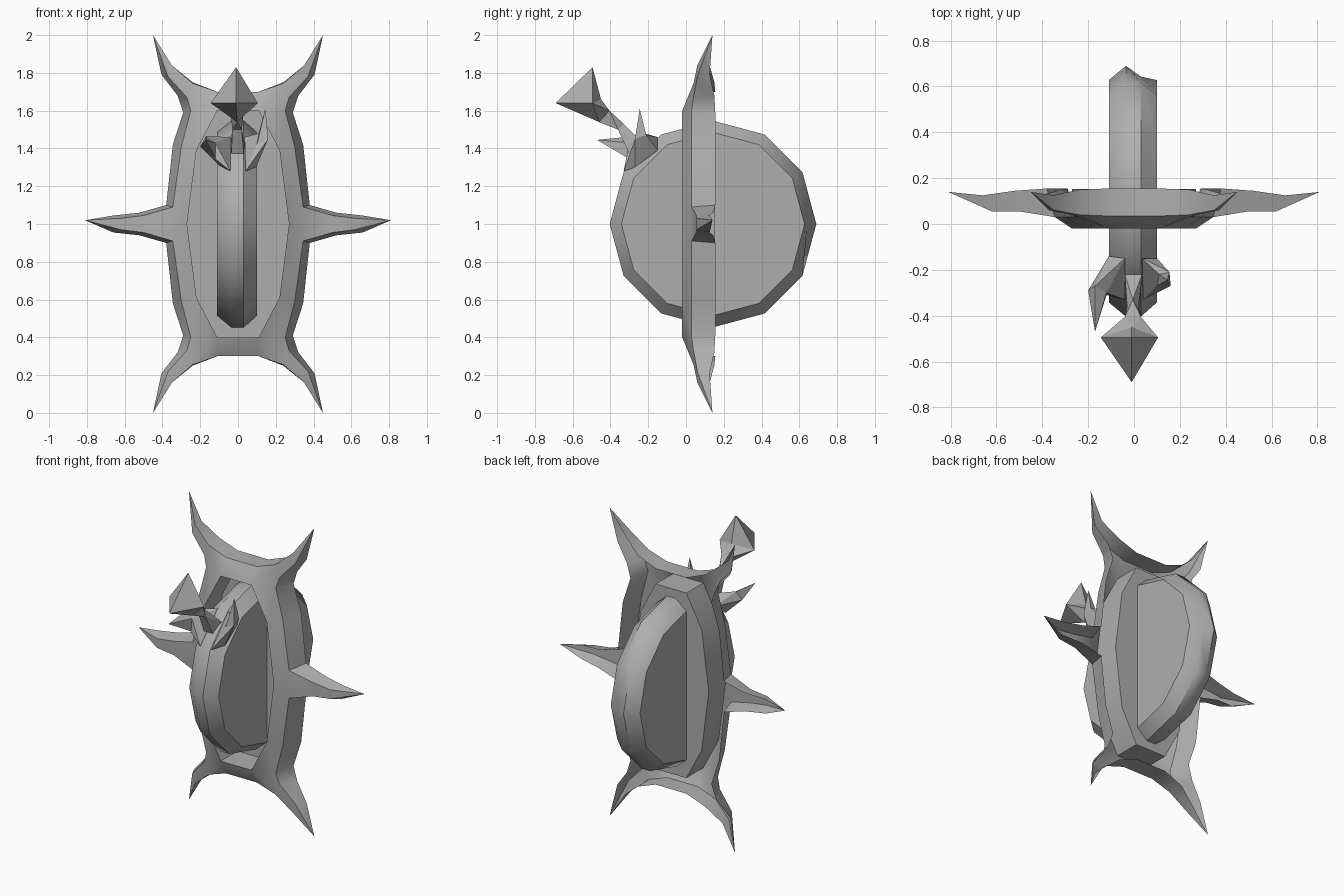
import bpy, bmesh, math
from mathutils import Vector

if "Cube" in bpy.data.objects:
    bpy.data.objects.remove(bpy.data.objects["Cube"])

grey = bpy.data.materials.new("plain_grey")
grey.diffuse_color = (0.43, 0.43, 0.43, 1)
grey.use_nodes = True
grey.node_tree.nodes["Principled BSDF"].inputs["Base Color"].default_value = grey.diffuse_color


def finish(name, bm, angle=30):
    """Weld, orient and turn a bmesh into a named grey object."""
    bmesh.ops.remove_doubles(bm, verts=bm.verts, dist=0.0005)
    bmesh.ops.recalc_face_normals(bm, faces=bm.faces)
    mesh = bpy.data.meshes.new(name)
    bm.to_mesh(mesh)
    bm.free()
    mesh.materials.append(grey)
    ob = bpy.data.objects.new(name, mesh)
    bpy.context.collection.objects.link(ob)
    bpy.ops.object.select_all(action='DESELECT')
    ob.select_set(True)
    bpy.context.view_layer.objects.active = ob
    bpy.ops.object.shade_smooth_by_angle(angle=math.radians(angle))
    return ob


def face(bm, pts):
    bm.faces.new([bm.verts.new(p) for p in pts])


# Spiked shield: open-backed shell, one quadrant mirrored four ways.
# Rim points: front edge (x, y, z) and back edge (x, y, z)
rim = {
    'A': ((.11, .035, 1.70), (.11, .155, 1.70)),
    'B': ((.24, .04, 1.745), (.24, .15, 1.75)),
    'C': ((.35, .06, 1.84), (.35, .125, 1.84)),
    'T': ((.45, .14, 2.0), (.45, .14, 2.0)),
    'D': ((.37, .06, 1.78), (.405, .125, 1.79)),
    'E': ((.27, .04, 1.67), (.32, .15, 1.68)),
    'F': ((.25, .03, 1.60), (.29, .155, 1.59)),
    'G': ((.30, .03, 1.41), (.345, .155, 1.42)),
    'H': ((.345, .03, 1.09), (.38, .155, 1.10)),
    'I': ((.50, .055, 1.045), (.52, .145, 1.06)),
    'J': ((.62, .055, 1.03), (.66, .125, 1.045)),
    'S': ((.81, .14, 1.02), (.81, .14, 1.02)),
}
# Inner oval: front lip, and the back panel it is recessed to
lip = {'1': (.11, -.02, 1.60), '2': (.22, -.02, 1.39), '3': (.27, -.02, 1.0)}
PANEL_Y = .153


def pt(key, sx, sz, back=0):
    x, y, z = lip[key] if key in lip else rim[key][back]
    if key in lip and back:
        y = PANEL_Y
    if sz < 0 and key != 'S':
        z = 2 - z
    return (sx * x, y, z)


bm = bmesh.new()
order = 'ABCTDEFGHIJS'
for sx in (1, -1):
    for sz in (1, -1):
        for f in ('1AB', '1BE', '1EF', 'BCDE', 'CTD', '21FG', '32GH'):
            face(bm, [pt(k, sx, sz) for k in f])
        for a, b in zip(order, order[1:]):
            pts = [pt(a, sx, sz), pt(b, sx, sz)]
            if b not in 'TS':
                pts.append(pt(b, sx, sz, 1))
            if a != 'T':
                pts.append(pt(a, sx, sz, 1))
            face(bm, pts)
    # faces spanning the middle of each side spike
    face(bm, [pt('3', sx, 1), pt('H', sx, 1), pt('H', sx, -1)])
    for a, b in ('HI', 'IJ'):
        face(bm, [pt(a, sx, 1), pt(b, sx, 1), pt(b, sx, -1), pt(a, sx, -1)])
    face(bm, [pt('J', sx, 1), pt('S', sx, 1), pt('J', sx, -1)])
for sz in (1, -1):  # bands above and below the recess
    face(bm, [pt('1', 1, sz), pt('A', 1, sz), pt('A', -1, sz), pt('1', -1, sz)])
    face(bm, [pt('A', 1, sz), pt('A', 1, sz, 1), pt('A', -1, sz, 1), pt('A', -1, sz)])
finish("spiked_shield", bm, 35)

# Recess: straight wall from the lip back to a flat panel
bm = bmesh.new()
oval = [('1', 1, 1), ('2', 1, 1), ('3', 1, 1), ('2', 1, -1), ('1', 1, -1),
        ('1', -1, -1), ('2', -1, -1), ('3', -1, 1), ('2', -1, 1), ('1', -1, 1)]
face(bm, [pt(*o, 1) for o in oval])
for a, b in zip(oval, oval[1:] + oval[:1]):
    face(bm, [pt(*a), pt(*b), pt(*b, 1), pt(*a, 1)])
finish("recessed_panel", bm)

# Twelve-sided wheel with a raised tread
bm = bmesh.new()
rings = []
for x, r in ((-.11, .485), (-.035, .547), (.03, .547), (.10, .485)):
    ring = []
    for i in range(12):
        a = math.tau * i / 12
        rr = .50 if x == .03 and math.cos(a) > .95 else r
        ring.append(bm.verts.new((x, .143 + rr * math.cos(a), 1 + rr * math.sin(a))))
    rings.append(ring)
for r0, r1 in zip(rings, rings[1:]):
    for i in range(12):
        j = (i + 1) % 12
        bm.faces.new((r0[i], r0[j], r1[j], r1[i]))
bm.faces.new(rings[0])
bm.faces.new(rings[-1])
finish("wheel", bm, 40)


def hull(name, pts):
    bm = bmesh.new()
    for p in pts:
        bm.verts.new(p)
    bmesh.ops.convex_hull(bm, input=bm.verts)
    finish(name, bm, 10)


# Claws growing from the upper front shoulders of the wheel
elbow = [(.10, -.27, 1.42), (.16, -.27, 1.45), (.155, -.21, 1.47), (.11, -.22, 1.48)]
hull("right_claw_base", elbow + [(.035, -.15, 1.46), (.10, -.15, 1.39),
                                 (.04, -.33, 1.28), (.095, -.27, 1.30)])
hull("right_claw_tip", elbow + [(.145, -.245, 1.61)])
elbow = [(-.20, -.29, 1.41), (-.17, -.27, 1.465), (-.12, -.31, 1.35), (-.12, -.30, 1.43)]
hull("left_claw_base", elbow + [(-.04, -.15, 1.46), (-.11, -.14, 1.40),
                                (-.04, -.33, 1.28), (-.10, -.26, 1.31)])
hull("left_claw_tip", elbow + [(-.17, -.47, 1.445)])

# Stalk and faceted head
neck = [(-.03, -.36, 1.50), (.02, -.36, 1.50), (-.005, -.33, 1.53)]
collar = [(-.04, -.405, 1.60), (.03, -.405, 1.60), (-.005, -.46, 1.54)]
gem = [(-.145, -.495, 1.64), (.105, -.495, 1.64), (-.01, -.69, 1.64), (-.01, -.45, 1.66)]
hull("stalk_base", neck + [(-.035, -.30, 1.37), (.03, -.30, 1.37),
                           (-.04, -.22, 1.42), (.035, -.22, 1.42)])
hull("stalk", neck + collar)
hull("faceted_head_lower", collar + gem)
hull("faceted_head_upper", gem + [(-.01, -.495, 1.83)])
